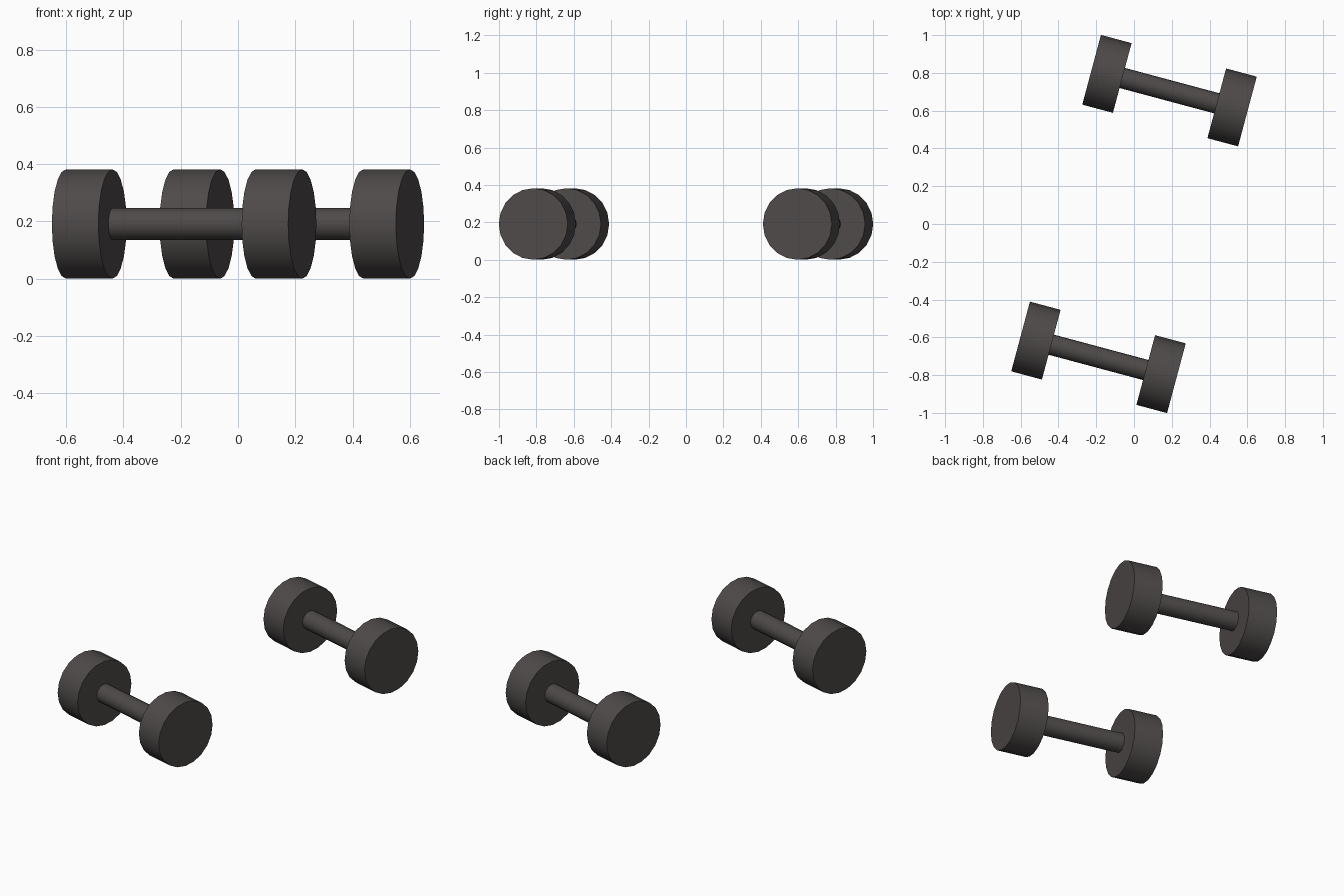
import bpy
from math import radians, pi
from mathutils import Matrix

cube = bpy.data.objects.get("Cube")
if cube:
    bpy.data.objects.remove(cube)

iron = bpy.data.materials.new("dark iron")
iron.use_nodes = True
colour = (0.075, 0.068, 0.066, 1)
iron.diffuse_color = colour
iron.node_tree.nodes["Principled BSDF"].inputs["Base Color"].default_value = colour

RADIUS = 0.191
SIDES = 20


def cylinder(name, frame, offset, radius, length):
    """Cylinder along the local x axis of a dumbbell frame."""
    bpy.ops.mesh.primitive_cylinder_add(vertices=SIDES, radius=radius, depth=length)
    part = bpy.context.object
    part.name = name
    part.matrix_world = frame @ Matrix.Translation((offset, 0, 0)) @ Matrix.Rotation(pi / 2, 4, 'Y')
    part.data.materials.append(iron)
    bpy.ops.object.shade_smooth_by_angle(angle=radians(30))


# Two matching dumbbells, turned slightly on the floor
for place, x, y in (("front", -0.188, -0.706), ("back", 0.188, 0.706)):
    frame = Matrix.Translation((x, y, RADIUS)) @ Matrix.Rotation(radians(-15), 4, 'Z')
    cylinder(place + "_handle", frame, 0, 0.055, 0.56)
    for side, sign in (("right", -1), ("left", 1)):
        cylinder(f"{place}_{side}_weight", frame, sign * 0.343, RADIUS, 0.168)
